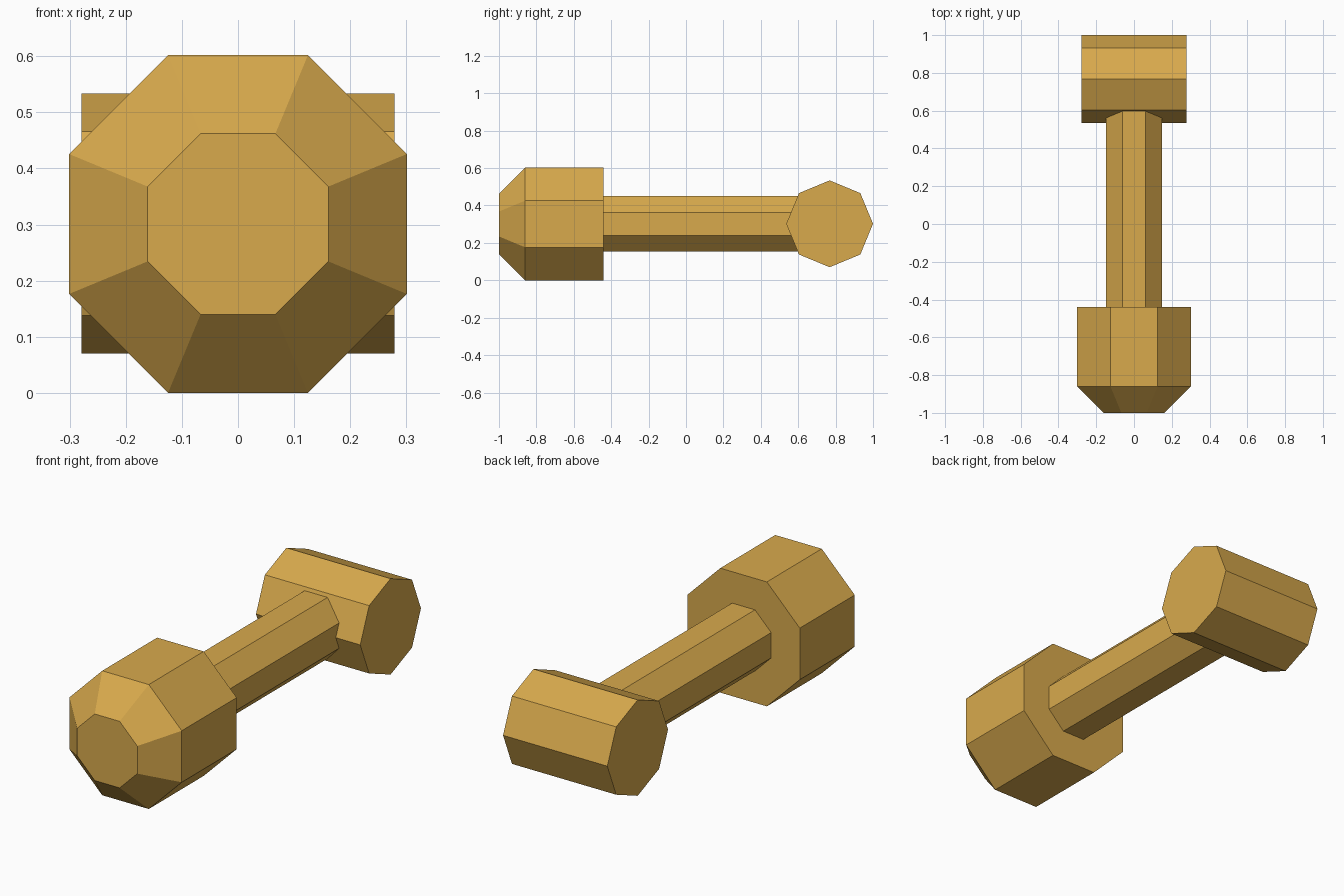
import bpy, bmesh, math
from mathutils import Vector

cube = bpy.data.objects.get("Cube")
if cube:
    bpy.data.objects.remove(cube)

SIDES = 8
MID_Z = 0.301
FLAT = math.cos(math.pi / SIDES)   # ratio of flat distance to corner radius

wood = bpy.data.materials.new("golden_wood")
wood.use_nodes = True
colour = (0.69, 0.40, 0.073, 1)
wood.diffuse_color = colour
bsdf = next(n for n in wood.node_tree.nodes if n.type == 'BSDF_PRINCIPLED')
bsdf.inputs["Base Color"].default_value = colour


def octagon_loft(name, axis, centre, rings, turn):
    """Loft octagons given as (position along axis, corner radius)."""
    axis, up = Vector(axis), Vector((0, 0, 1))
    side = axis.cross(up)
    bm = bmesh.new()
    loops = []
    for pos, radius in rings:
        angles = [turn + 2 * math.pi * i / SIDES for i in range(SIDES)]
        loops.append([bm.verts.new(Vector(centre) + axis * pos
                      + side * radius * math.cos(a) + up * radius * math.sin(a))
                      for a in angles])
    for a, b in zip(loops, loops[1:]):
        for i in range(SIDES):
            j = (i + 1) % SIDES
            bm.faces.new((a[i], a[j], b[j], b[i]))
    bm.faces.new(loops[0])
    bm.faces.new(loops[-1])
    bmesh.ops.recalc_face_normals(bm, faces=bm.faces)
    mesh = bpy.data.meshes.new(name)
    bm.to_mesh(mesh)
    bm.free()
    mesh.materials.append(wood)
    obj = bpy.data.objects.new(name, mesh)
    bpy.context.collection.objects.link(obj)
    return obj


half_step = math.pi / SIDES

# Heavy head with a chamfered front
octagon_loft("head", (0, 1, 0), (0, 0, MID_Z),
             [(-1, 0.161 / FLAT), (-0.86, 0.301 / FLAT), (-0.44, 0.301 / FLAT)], half_step)

# Shaft, sunk into the head and the crossbar
octagon_loft("shaft", (0, 1, 0), (0, 0, MID_Z + 0.001),
             [(-0.5, 0.148 / FLAT), (0.68, 0.148 / FLAT)], half_step)

# Crossbar at the back, with a corner pointing up
octagon_loft("crossbar", (1, 0, 0), (0, 0.768, MID_Z + 0.001),
             [(-0.279, 0.232), (0.279, 0.232)], 0)
